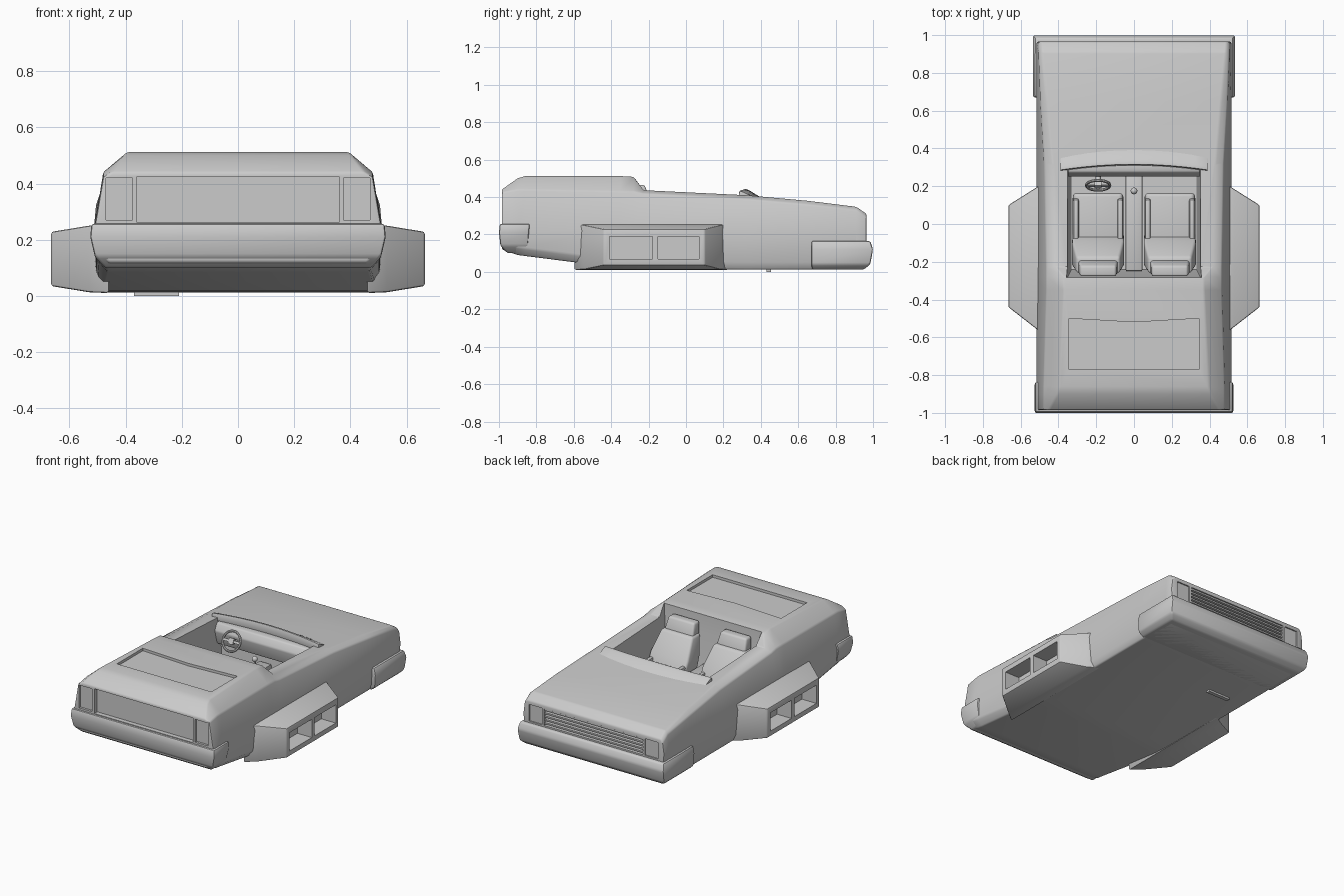
import bpy, bmesh, math
from mathutils import Vector

if "Cube" in bpy.data.objects:
    bpy.data.objects.remove(bpy.data.objects["Cube"], do_unlink=True)

grey = bpy.data.materials.new("plain grey")
grey.use_nodes = True
grey.diffuse_color = (0.6, 0.6, 0.6, 1)
grey.node_tree.nodes["Principled BSDF"].inputs["Base Color"].default_value = (0.6, 0.6, 0.6, 1)


def activate(ob):
    bpy.ops.object.select_all(action='DESELECT')
    ob.select_set(True)
    bpy.context.view_layer.objects.active = ob


def apply_all(ob):
    activate(ob)
    for m in list(ob.modifiers):
        bpy.ops.object.modifier_apply(modifier=m.name)


def loft(name, rings, bevel=0.0, segments=2):
    """Skin equal-length closed rings of points and cap both ends."""
    bm = bmesh.new()
    vs = [[bm.verts.new(p) for p in r] for r in rings]
    n = len(rings[0])
    for a, b in zip(vs, vs[1:]):
        for i in range(n):
            bm.faces.new((a[i], a[(i + 1) % n], b[(i + 1) % n], b[i]))
    bm.faces.new(vs[0])
    bm.faces.new(vs[-1])
    bmesh.ops.recalc_face_normals(bm, faces=bm.faces)
    me = bpy.data.meshes.new(name)
    bm.to_mesh(me)
    bm.free()
    me.materials.append(grey)
    ob = bpy.data.objects.new(name, me)
    bpy.context.collection.objects.link(ob)
    if bevel:
        m = ob.modifiers.new("round", 'BEVEL')
        m.width, m.segments, m.limit_method = bevel, segments, 'ANGLE'
        m.angle_limit = math.radians(25)
        apply_all(ob)
    return ob


def rect(x0, x1, y0, y1, z):
    return [(x0, y0, z), (x1, y0, z), (x1, y1, z), (x0, y1, z)]


def stack(name, levels, x=0, bevel=0.0, segments=2):
    """Loft of rectangles upward: (z, half width, y0, y1)."""
    return loft(name, [rect(x - h, x + h, a, b, z) for z, h, a, b in levels], bevel, segments)


def box(name, x, y, z, bevel=0.0):
    return loft(name, [rect(*x, *y, h) for h in z], bevel)


def cut(ob, cutter):
    m = ob.modifiers.new("cut", 'BOOLEAN')
    m.operation, m.solver, m.object = 'DIFFERENCE', 'EXACT', cutter
    apply_all(ob)
    bpy.data.objects.remove(cutter, do_unlink=True)


# Body: y, bottom z, bottom half width, shoulder (x, z), top (x, z)
sections = [
    (-0.985, 0.12, 0.46, 0.48, 0.425, 0.45, 0.44),
    (-0.90, 0.09, 0.47, 0.48, 0.44, 0.405, 0.50),
    (-0.86, 0.085, 0.47, 0.48, 0.44, 0.395, 0.512),
    (-0.35, 0.02, 0.49, 0.465, 0.43, 0.37, 0.512),
    (-0.28, 0.017, 0.49, 0.465, 0.43, 0.37, 0.508),
    (-0.23, 0.015, 0.49, 0.465, 0.42, 0.41, 0.44),
    (0.32, 0.012, 0.49, 0.475, 0.39, 0.43, 0.41),
    (0.65, 0.012, 0.49, 0.495, 0.36, 0.46, 0.38),
    (0.91, 0.012, 0.48, 0.505, 0.33, 0.485, 0.348),
    (0.965, 0.03, 0.47, 0.505, 0.29, 0.49, 0.31),
]
rings = []
for y, zb, bw, sx, sz, tx, tz in sections:
    half = [(bw, zb), (0.505, zb + 0.04), (0.515, 0.22), (sx, sz), (tx, tz)]
    rings.append([(x, y, z) for x, z in half] + [(-x, y, z) for x, z in reversed(half)])
body = loft("body", rings, 0.008)

# Cockpit, rear deck panel, tail panel, grille and lamp recesses
cut(body, stack("cockpit_cutter", [(0.1, 0.33, -0.24, 0.30), (0.4, 0.35, -0.28, 0.32),
                                   (0.7, 0.37, -0.29, 0.32)]))
deck = [(-0.345, -0.77), (0.345, -0.77), (0.345, -0.5), (0, -0.52), (-0.345, -0.5)]
cut(body, loft("deck_cutter", [[(x, y, z) for x, y in deck] for z in (0.495, 0.6)]))
cut(body, box("tail_cutter", (-0.36, 0.36), (-1.1, -0.955), (0.262, 0.425)))
cut(body, box("grille_cutter", (-0.36, 0.36), (0.93, 1.1), (0.175, 0.285)))
for s in (-1, 1):
    xs = sorted((s * 0.375, s * 0.47))
    cut(body, box("tail_lamp_cutter", xs, (-1.1, -0.97), (0.27, 0.42)))
    cut(body, box("headlamp_cutter", xs, (0.957, 1.1), (0.175, 0.285)))

# Grille slats
for i in range(5):
    z = 0.184 + i * 0.022
    box("grille_slat", (-0.36, 0.36), (0.925, 0.96), (z, z + 0.01))

# Wraparound bumpers
stack("rear_bumper", [(0.10, 0.475, -0.955, -0.85), (0.14, 0.51, -0.992, -0.845),
                      (0.21, 0.526, -1.0, -0.84), (0.257, 0.522, -0.995, -0.835)], bevel=0.01)
stack("front_bumper", [(0.012, 0.50, 0.675, 0.95), (0.04, 0.53, 0.67, 0.985),
                       (0.12, 0.535, 0.67, 1.0), (0.165, 0.525, 0.67, 0.985)], bevel=0.01)
box("underside_plate", (-0.37, -0.21), (0.43, 0.455), (0.0, 0.03))

# Side pods with two open ducts each
for s in (-1, 1):
    pod = loft("side_pod", [[(s * x, a, c), (s * x, b, c), (s * x, b, d), (s * x, a, d)]
                            for x, a, b, c, d in [(0.46, -0.60, 0.23, 0.01, 0.258),
                                                  (0.53, -0.545, 0.185, 0.013, 0.25),
                                                  (0.665, -0.44, 0.10, 0.035, 0.228)]], 0.008)
    for y in ((-0.41, -0.18), (-0.15, 0.07)):
        cut(pod, box("duct_cutter", sorted((s * 0.56, s * 0.8)), y, (0.07, 0.19)))

# Curved windscreen base in front of the cockpit
cowl = []
for i in range(13):
    x = -0.39 + i * 0.065
    k = (x / 0.39) ** 2
    d = 0.03 * k
    cowl.append([(x, 0.31 - d, 0.39), (x, 0.315 - d, 0.444 - 0.01 * k),
                 (x, 0.335 - d, 0.438 - 0.01 * k), (x, 0.405 - d, 0.395)])
loft("windscreen_base", cowl, 0.004)

# Dashboard and centre console
loft("dashboard", [[(x, 0.32, 0.24), (x, 0.27, 0.25), (x, 0.25, 0.34), (x, 0.275, 0.385),
                    (x, 0.32, 0.39)] for x in (-0.35, 0.35)], 0.008)
box("centre_console", (-0.045, 0.045), (-0.25, 0.29), (0.1, 0.21), 0.01)
bpy.ops.mesh.primitive_cylinder_add(vertices=12, radius=0.006, depth=0.07, location=(0, 0.175, 0.235))
bpy.context.object.name = "gear_lever"
bpy.ops.mesh.primitive_uv_sphere_add(segments=16, ring_count=8, radius=0.018, location=(0, 0.175, 0.275))
bpy.context.object.name = "gear_knob"

# Steering wheel, spokes and column
centre, tilt = Vector((-0.19, 0.205, 0.33)), math.radians(65)
bpy.ops.mesh.primitive_torus_add(major_radius=0.062, minor_radius=0.008, major_segments=32,
                                 minor_segments=8, location=centre, rotation=(tilt, 0, 0))
bpy.context.object.name = "steering_wheel"
for angle in (0, math.pi / 2):
    spoke = box("steering_spoke", (-0.06, 0.06), (-0.008, 0.008), (-0.005, 0.005))
    spoke.location, spoke.rotation_euler = centre, (tilt, 0, angle if angle == 0 else 0)
    if angle:
        spoke.name, spoke.scale = "steering_hub", (0.3, 2.4, 1.8)
bpy.ops.mesh.primitive_cylinder_add(vertices=16, radius=0.014, depth=0.09,
                                    location=centre + Vector((0, 0.041, -0.019)), rotation=(tilt, 0, 0))
bpy.context.object.name = "steering_column"

# Seats
for x in (-0.19, 0.19):
    stack("seat_base", [(0.1, 0.12, -0.16, 0.13), (0.19, 0.135, -0.16, 0.165),
                        (0.225, 0.125, -0.16, 0.16)], x, 0.015, 3)
    stack("seat_back", [(0.15, 0.135, -0.19, -0.03), (0.27, 0.138, -0.225, -0.09),
                        (0.395, 0.115, -0.262, -0.175)], x, 0.015, 3)
    stack("seat_headrest", [(0.385, 0.105, -0.265, -0.19), (0.465, 0.095, -0.278, -0.222)],
          x, 0.012, 3)
    for s in (-1, 1):
        stack("seat_bolster", [(0.16, 0.018, -0.14, 0.15), (0.245, 0.014, -0.14, 0.13)],
              x + s * 0.117, 0.01)

# Shared material and shading
for ob in bpy.context.scene.objects:
    if ob.type == 'MESH':
        if not ob.data.materials:
            ob.data.materials.append(grey)
        activate(ob)
        bpy.ops.object.shade_smooth_by_angle(angle=math.radians(35))
